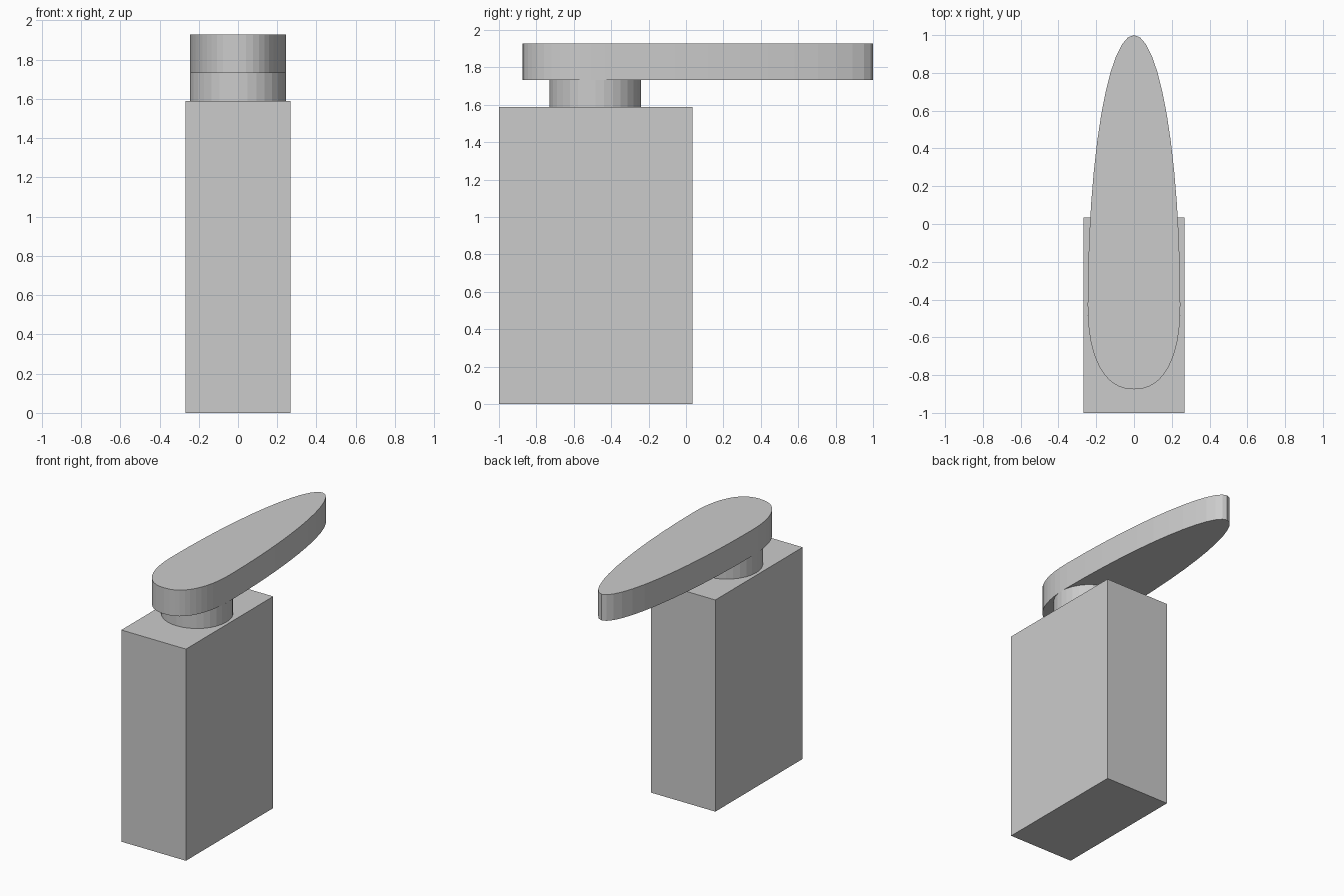
import bpy, bmesh, math

if "Cube" in bpy.data.objects:
    bpy.data.objects.remove(bpy.data.objects["Cube"])


def prism(name, outline, z0, z1):
    """Extrude a closed counter-clockwise outline from z0 to z1."""
    bm = bmesh.new()
    face = bm.faces.new([bm.verts.new((x, y, z0)) for x, y in outline])
    new = bmesh.ops.extrude_face_region(bm, geom=[face])["geom"]
    bmesh.ops.translate(bm, vec=(0, 0, z1 - z0),
                        verts=[v for v in new if isinstance(v, bmesh.types.BMVert)])
    bmesh.ops.recalc_face_normals(bm, faces=bm.faces)
    mesh = bpy.data.meshes.new(name)
    bm.to_mesh(mesh)
    bm.free()
    obj = bpy.data.objects.new(name, mesh)
    bpy.context.collection.objects.link(obj)
    return obj


HALF_W = 0.245

# rectangular body
prism("body", [(-0.268, -1), (0.268, -1), (0.268, 0.035), (-0.268, 0.035)], 0, 1.588)

# round neck under the lever
N = 32
prism("neck", [(HALF_W * math.cos(2 * math.pi * i / N),
                -0.485 + HALF_W * math.sin(2 * math.pi * i / N)) for i in range(N)],
      1.588, 1.732)

# lever: long half ellipse towards the tip, blunt rounded heel
outline = []
for i in range(48):
    a = 2 * math.pi * i / 48
    c, s = math.cos(a), math.sin(a)
    if s >= 0:
        outline.append((HALF_W * c, -0.43 + 1.43 * s))
    else:
        p = 2 / 2.3
        outline.append((math.copysign(HALF_W * abs(c) ** p, c), -0.43 - 0.445 * abs(s) ** p))
prism("lever", outline, 1.732, 1.928)
